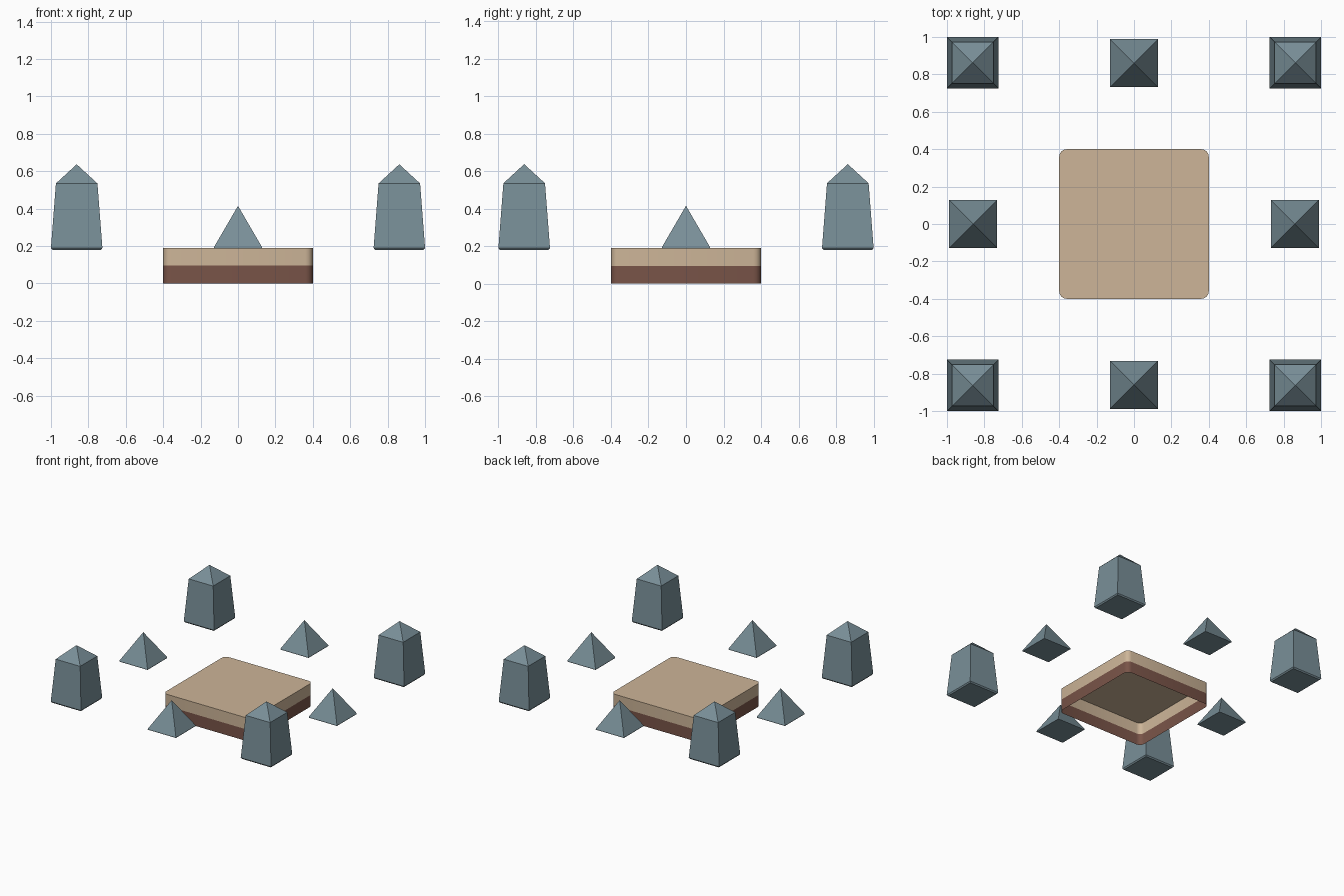
import bpy, bmesh, math

if "Cube" in bpy.data.objects:
    bpy.data.objects.remove(bpy.data.objects["Cube"])


def material(name, rgb):
    def lin(c):
        c /= 255
        return c / 12.92 if c <= 0.04045 else ((c + 0.055) / 1.055) ** 2.4
    m = bpy.data.materials.new(name)
    m.diffuse_color = (*[lin(c) for c in rgb], 1)
    m.use_nodes = True
    m.node_tree.nodes["Principled BSDF"].inputs["Base Color"].default_value = m.diffuse_color
    return m


STONE = material("blue grey stone", (121, 143, 152))
SAND = material("sand", (205, 181, 152))
BROWN = material("earth brown", (121, 84, 72))


def square(h, z):
    return [(-h, -h, z), (h, -h, z), (h, h, z), (-h, h, z)]


def rounded_square(h, r, z, steps=4):
    pts = []
    for k, (sx, sy) in enumerate([(1, 1), (-1, 1), (-1, -1), (1, -1)]):
        for i in range(steps + 1):
            a = math.pi / 2 * (k + i / steps)
            pts.append((sx * (h - r) + r * math.cos(a), sy * (h - r) + r * math.sin(a), z))
    return pts


def loft(name, rings, mats, loc=(0, 0, 0), tip=None, bottom=True, angle=30):
    """Skin rings from bottom to top, closing with a tip point or a flat cap."""
    bm = bmesh.new()
    loops = [[bm.verts.new(p) for p in ring] for ring in rings]
    n = len(loops[0])
    for a, b in zip(loops, loops[1:]):
        for i in range(n):
            j = (i + 1) % n
            bm.faces.new((a[i], a[j], b[j], b[i]))
    top = loops[-1]
    if tip is None:
        bm.faces.new(top)
    else:
        apex = bm.verts.new((0, 0, tip))
        for i in range(n):
            bm.faces.new((top[i], top[(i + 1) % n], apex))
    if bottom:
        bm.faces.new(loops[0][::-1])
    # lower half takes the second colour when there is one
    if len(mats) > 1:
        for f in bm.faces:
            f.material_index = int(f.calc_center_median().z < 0.095)
    me = bpy.data.meshes.new(name)
    bm.to_mesh(me)
    bm.free()
    for m in mats:
        me.materials.append(m)
    ob = bpy.data.objects.new(name, me)
    ob.location = loc
    bpy.context.collection.objects.link(ob)
    bpy.ops.object.select_all(action='DESELECT')
    ob.select_set(True)
    bpy.context.view_layer.objects.active = ob
    bpy.ops.object.shade_smooth_by_angle(angle=math.radians(angle))
    return ob


# Central slab: thin open-bottomed shell, brown below and sand above
loft("slab", [rounded_square(0.40, 0.04, z) for z in (0, 0.095, 0.19)],
     [SAND, BROWN], bottom=False)

# Corner posts: tapered, small chamfer at the foot, pointed cap
for sx in (-1, 1):
    for sy in (-1, 1):
        loft("corner_post",
             [square(0.130, 0.18), square(0.1375, 0.19), square(0.111, 0.535)],
             [STONE], (sx * 0.8625, sy * 0.8625, 0), tip=0.637)

# Side spikes: small pyramids midway along each side
for x, y in ((0.86, 0), (-0.86, 0), (0, 0.86), (0, -0.86)):
    loft("side_spike", [square(0.128, 0.188), square(0.128, 0.195)],
         [STONE], (x, y, 0), tip=0.415)
